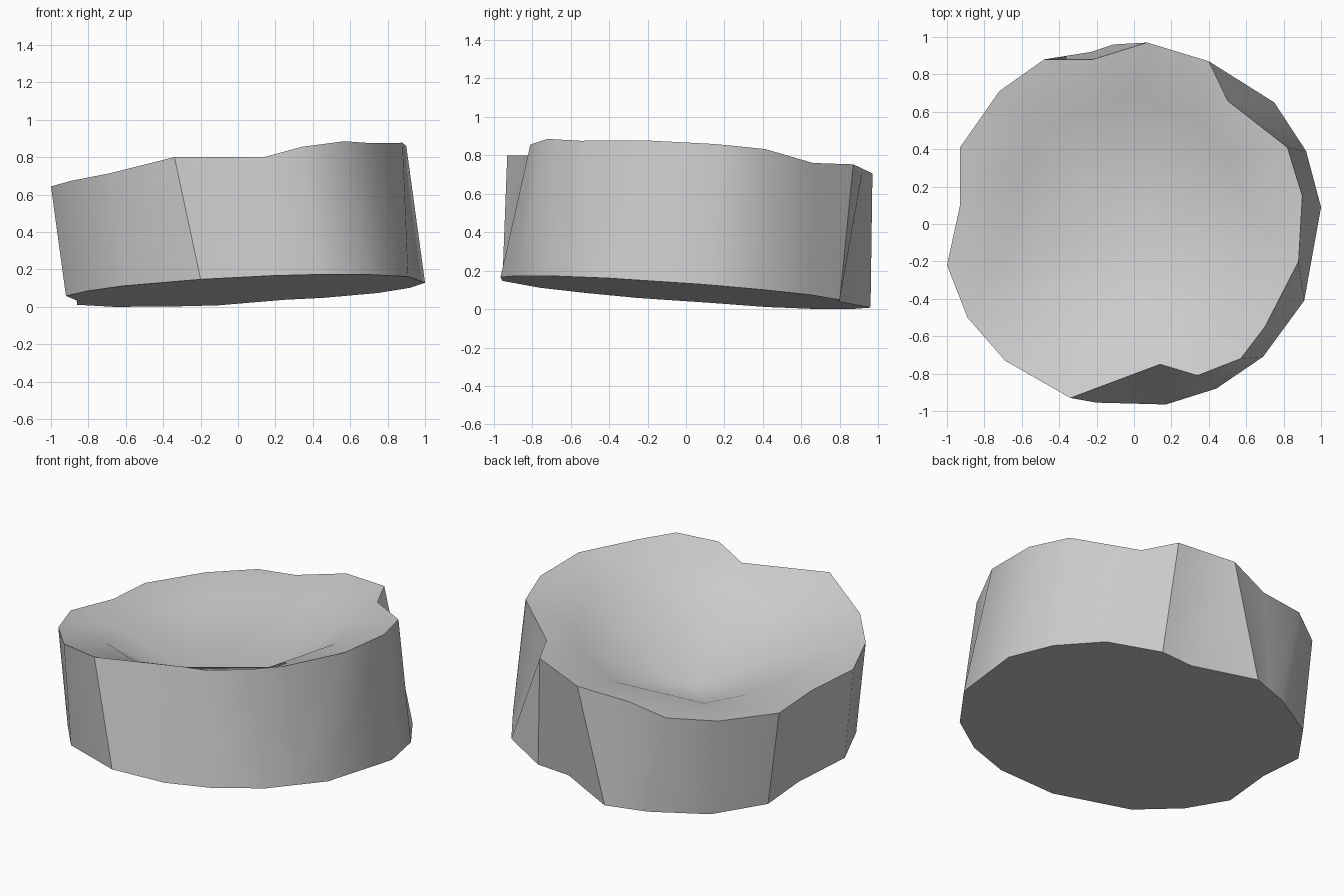
import bpy, bmesh, math
from mathutils import Vector
from mathutils.geometry import delaunay_2d_cdt

if "Cube" in bpy.data.objects:
    bpy.data.objects.remove(bpy.data.objects["Cube"])

# Rim and base outlines, paired point by point, counter-clockwise from the right side
RIM = [(.90, .15), (.82, .41), (.50, .66), (.40, .87), (.235, .92), (.07, .97), (-.22, .88),
       (-.48, .88), (-.72, .71), (-.93, .41), (-.93, .10), (-1, -.22), (-.89, -.50),
       (-.69, -.73), (-.34, -.93), (.14, -.75), (.34, -.81), (.57, -.72), (.70, -.55), (.88, -.20)]
BASE = [(1, .09), (.92, .39), (.75, .65), (.46, .80), (.25, .80), (-.11, .96), (-.23, .92),
        (-.35, .88), (-.66, .70), (-.86, .42), (-.86, .12), (-.92, -.25), (-.81, -.52),
        (-.62, -.76), (-.20, -.955), (.17, -.965), (.44, -.88), (.69, -.71), (.80, -.56), (.91, -.41)]
# Shoulder inside the hollow: x, y and depth below the rim plane
SHOULDER = [(.62, .06, .07), (.50, .36, .07), (.32, .56, .07), (.02, .68, .08), (-.49, .52, .085),
            (-.60, .27, .10), (-.69, -.15, .10), (-.63, -.41, .085), (-.27, -.63, .08),
            (.06, -.60, .08), (.50, -.405, .08)]
PIT = (.02, -.12, .305)


def rim_z(x, y):
    return .755 + .125 * x - .06 * y


def base_z(x, y):
    return .085 + .05 * x - .075 * y


stone = bpy.data.materials.new("grey stone")
stone.diffuse_color = (.6, .6, .6, 1)
stone.use_nodes = True
stone.node_tree.nodes["Principled BSDF"].inputs["Base Color"].default_value = stone.diffuse_color

bm = bmesh.new()
# The back left of the rim dips slightly; the front notch sits a little above the tilted plane
rim = [bm.verts.new((x, y, rim_z(x, y) - (.022 if x < .03 and y > .05 else 0))) for x, y in RIM]
for i, z in {2: .76, 14: .80, 15: .80, 16: .855, 17: .885}.items():
    rim[i].co.z = z
base = [bm.verts.new((x, y, base_z(x, y))) for x, y in BASE]
shoulder = [bm.verts.new((x, y, rim_z(x, y) - d)) for x, y, d in SHOULDER]
pit = bm.verts.new(PIT)

# Outer wall and flat, tilted underside
n = len(rim)
for i in range(n):
    j = (i + 1) % n
    bm.faces.new((base[i], base[j], rim[j], rim[i]))
bm.faces.new(base[::-1])

# Hollow: shallow band from rim to shoulder, then a steeper cone down to the pit
inner = rim + shoulder + [pit]
m = len(shoulder)
loops = [(i, (i + 1) % n) for i in range(n)] + [(n + i, n + (i + 1) % m) for i in range(m)]
spokes = [(n + i, n + m) for i in range(m)]
faces, origin = (lambda r: (r[2], r[3]))(
    delaunay_2d_cdt([Vector(v.co[:2]) for v in inner], loops + spokes, [], 1, 1e-5))
for f in faces:
    bm.faces.new([inner[origin[k][0]] for k in f])
bmesh.ops.recalc_face_normals(bm, faces=bm.faces)

mesh = bpy.data.meshes.new("hollow_rock")
bm.to_mesh(mesh)
bm.free()
mesh.materials.append(stone)
rock = bpy.data.objects.new("hollow_rock", mesh)
bpy.context.collection.objects.link(rock)

# Smooth walls with sharp breaks
bpy.context.view_layer.objects.active = rock
rock.select_set(True)
bpy.ops.object.shade_smooth_by_angle(angle=math.radians(32))
